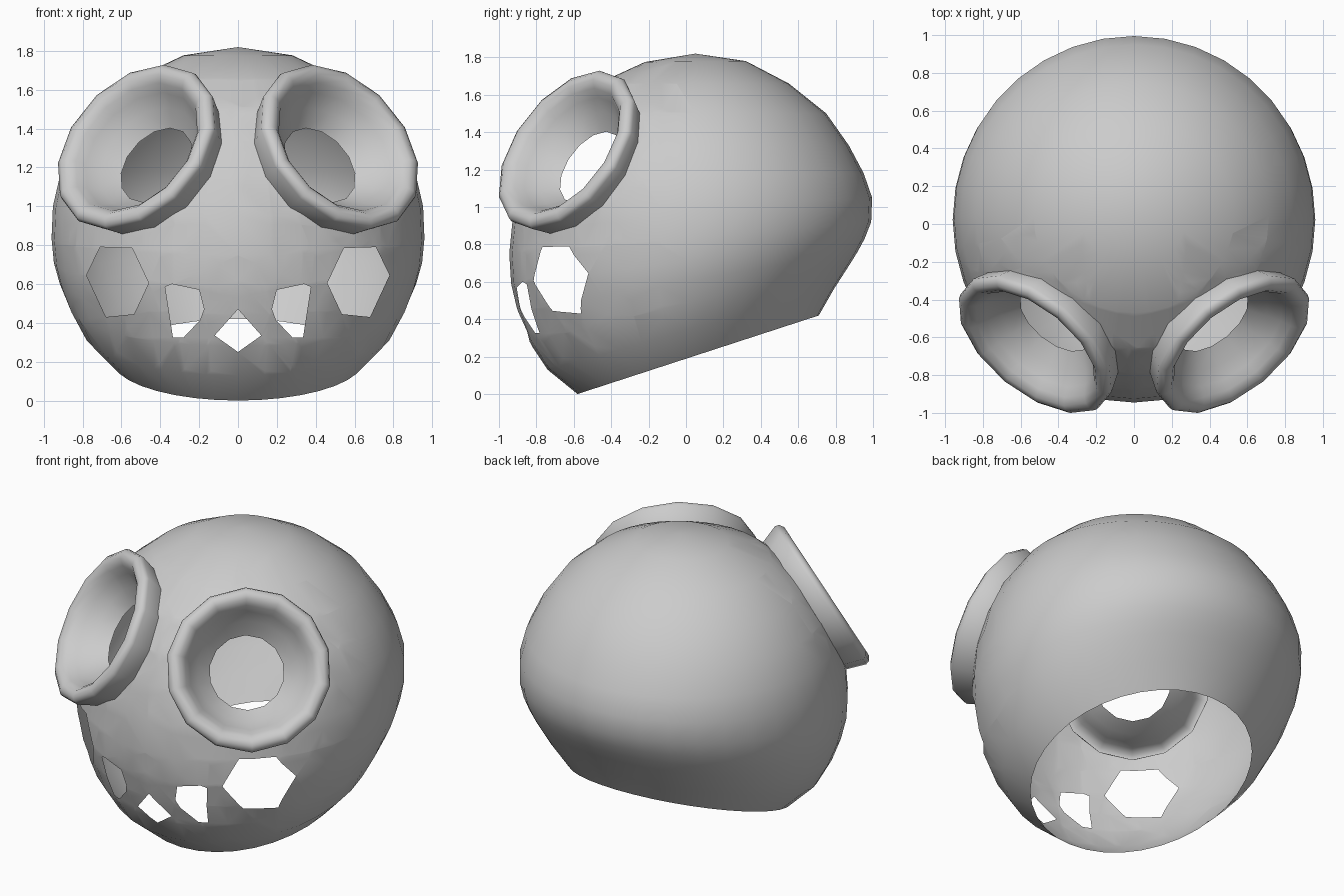
import bpy, bmesh, math
from mathutils import Vector
from mathutils.bvhtree import BVHTree

if "Cube" in bpy.data.objects:
    bpy.data.objects.remove(bpy.data.objects["Cube"])

SEG = 36      # sides around the shell
EYE = 14      # sides around each eye socket


def finish(name, bm, angle):
    bmesh.ops.recalc_face_normals(bm, faces=bm.faces[:])
    me = bpy.data.meshes.new(name)
    bm.to_mesh(me)
    bm.free()
    ob = bpy.data.objects.new(name, me)
    bpy.context.collection.objects.link(ob)
    bpy.ops.object.select_all(action='DESELECT')
    ob.select_set(True)
    bpy.context.view_layer.objects.active = ob
    bpy.ops.object.shade_smooth_by_angle(angle=math.radians(angle))
    return ob


def bridge(bm, a, b):
    n = len(a)
    for i in range(n):
        j = (i + 1) % n
        bm.faces.new((a[i], a[j], b[j], b[i]))


def cut_hole(bm, pts, direction):
    """Cut a convex polygonal hole, projected along direction."""
    c = sum(pts, Vector()) / len(pts)
    reach = max((p - c).length for p in pts) + 0.15
    planes = []
    for p, q in zip(pts, pts[1:] + pts[:1]):
        no = (q - p).cross(direction).normalized()
        if (c - p).dot(no) < 0:
            no.negate()
        planes.append((p, no))

    def near():
        out = []
        for f in bm.faces:
            v = f.calc_center_median() - c
            h = v.dot(direction)
            if h > -0.6 and (v - direction * h).length < reach:
                out.append(f)
        return out

    for p, no in planes:
        faces = near()
        edges = list({e for f in faces for e in f.edges})
        verts = list({v for f in faces for v in f.verts})
        bmesh.ops.bisect_plane(bm, geom=verts + edges + faces, dist=1e-5,
                               plane_co=p, plane_no=no)
    inside = [f for f in near() if all(
        (f.calc_center_median() - p).dot(no) > 0 for p, no in planes)]
    bmesh.ops.delete(bm, geom=inside, context='FACES')


# Head shell: tilted rings given as front y,z / back y,z / half width
rings = [(-.58, .0, .71, .42, .65), (-.74, .13, .79, .56, .79),
         (-.84, .28, .88, .70, .87), (-.90, .44, .92, .765, .918),
         (-.935, .59, .955, .83, .948), (-.945, .75, .99, .92, .96),
         (-.925, .95, .995, 1.05, .953), (-.87, 1.15, .95, 1.18, .915),
         (-.79, 1.33, .87, 1.33, .84), (-.66, 1.51, .75, 1.50, .715),
         (-.47, 1.66, .55, 1.66, .53), (-.22, 1.775, .32, 1.78, .28)]
bm = bmesh.new()
loops = []
for fy, fz, by, bz, w in rings:
    loop = []
    for i in range(SEG):
        t = math.tau * i / SEG
        k = (1 - math.cos(t)) / 2
        loop.append(bm.verts.new((w * math.sin(t), fy + (by - fy) * k,
                                  fz + (bz - fz) * k)))
    loops.append(loop)
for a, b in zip(loops, loops[1:]):
    bridge(bm, a, b)
top = bm.verts.new((0, .05, 1.82))
for i in range(SEG):
    bm.faces.new((loops[-1][i], loops[-1][(i + 1) % SEG], top))
bm.normal_update()
tree = BVHTree.FromBMesh(bm)

# Eye sockets: flared rim and funnel, its foot projected on the shell
FOOT = .445
profile = [(.485, -.02), (.478, .005), (.45, .022), (.415, .018), (.38, -.012),
           (.35, -.06), (.30, -.125), (.22, -.20)]
eye_cuts = []
for side, label in ((1, "right"), (-1, "left")):
    n = Vector((side * .55, -.67, .5)).normalized()
    c = Vector((side * .53, -.645, 1.312))
    u = Vector((0, 0, 1)).cross(n).normalized() * side
    v = (n.cross(u) * side).normalized()
    dirs = [u * math.cos(math.tau * (i + .5) / EYE) +
            v * math.sin(math.tau * (i + .5) / EYE) for i in range(EYE)]
    sb = bmesh.new()
    foot = []
    for d in dirs:
        hit = tree.ray_cast(c + d * FOOT + n, -n)[0]
        foot.append(sb.verts.new(hit if hit else c + d * FOOT - n * .12))
    prev = foot
    for r, h in profile:
        cur = [sb.verts.new(c + d * r + n * h) for d in dirs]
        bridge(sb, prev, cur)
        prev = cur
    finish(label + "_eye_socket", sb, 75)
    eye_cuts.append(([c + d * FOOT for d in dirs], n))

for pts, n in eye_cuts:
    cut_hole(bm, pts, n)

# Cheek, side mouth and centre mouth holes as x,z outlines
cheek = [(.545, .785), (.71, .79), (.78, .645), (.68, .43), (.535, .445), (.46, .605)]
mouth_side = [(.375, .585), (.34, .60), (.2, .57), (.175, .47), (.195, .415),
              (.28, .325), (.335, .325)]
mouth_mid = [(0, .47), (.12, .335), (0, .25), (-.12, .335)]
holes = [mouth_mid]
for s in (1, -1):
    for shape in (cheek, mouth_side):
        holes.append([(s * x, z) for x, z in shape])
for shape in holes:
    cut_hole(bm, [Vector((x, -.75, z)) for x, z in shape], Vector((0, -1, 0)))

finish("head_shell", bm, 60)
